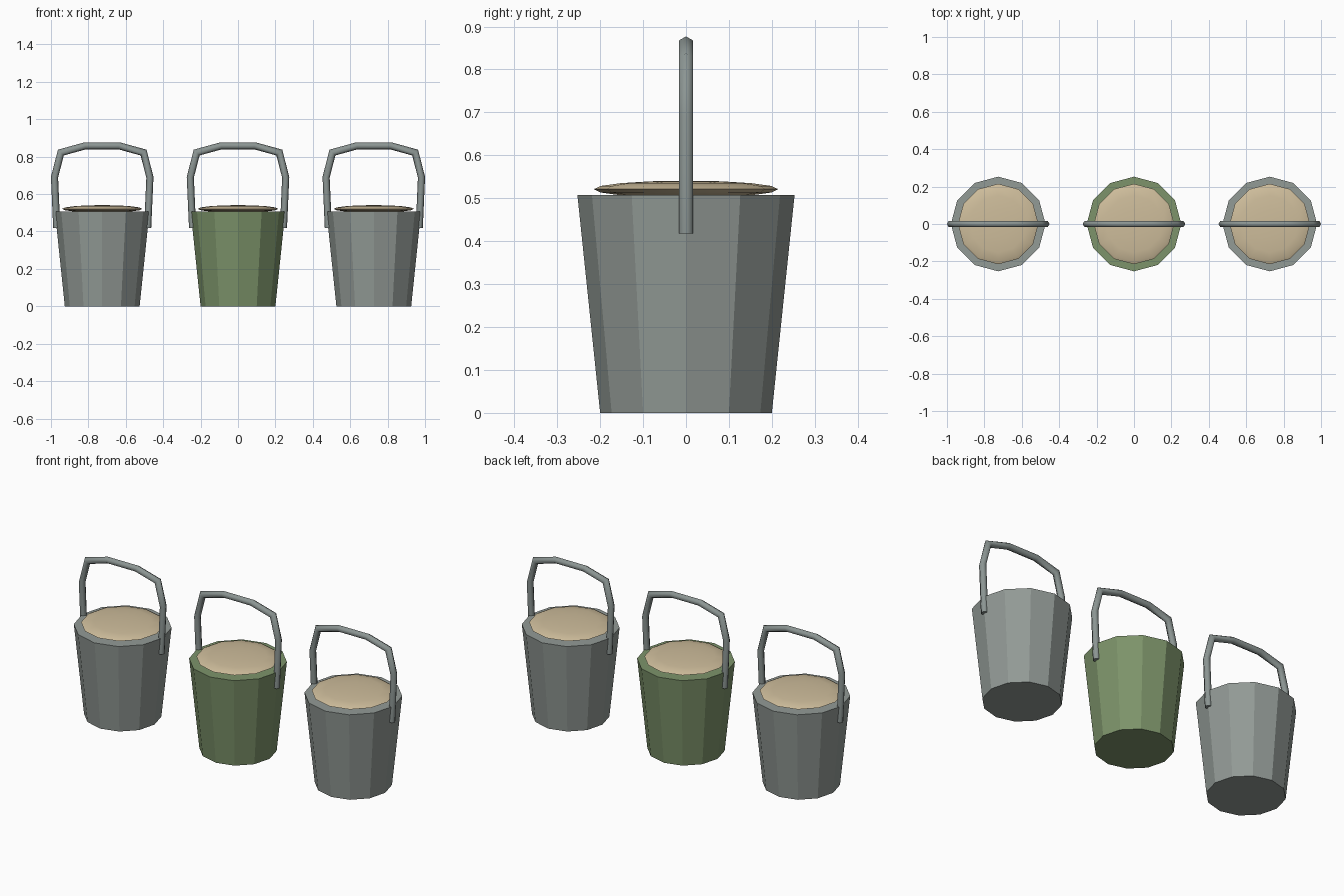
import bpy, bmesh
from math import radians, sin, cos, tau
from mathutils import Vector

cube = bpy.data.objects.get("Cube")
if cube:
    bpy.data.objects.remove(cube, do_unlink=True)


def material(name, color):
    m = bpy.data.materials.new(name)
    m.use_nodes = True
    rgba = (*color, 1)
    m.diffuse_color = rgba
    m.node_tree.nodes["Principled BSDF"].inputs["Base Color"].default_value = rgba
    return m


GREY = material("grey paint", (0.29, 0.325, 0.305))
GREEN = material("green paint", (0.205, 0.295, 0.145))
TAN = material("tan filling", (0.62, 0.51, 0.33))
METAL = material("handle metal", (0.26, 0.30, 0.29))


def finish(bm, name, mat, x, smooth_angle=None):
    bmesh.ops.recalc_face_normals(bm, faces=bm.faces)
    mesh = bpy.data.meshes.new(name)
    bm.to_mesh(mesh)
    bm.free()
    mesh.materials.append(mat)
    ob = bpy.data.objects.new(name, mesh)
    ob.location.x = x
    bpy.context.collection.objects.link(ob)
    if smooth_angle:
        bpy.ops.object.select_all(action='DESELECT')
        ob.select_set(True)
        bpy.context.view_layer.objects.active = ob
        bpy.ops.object.shade_smooth_by_angle(angle=radians(smooth_angle))
    return ob


# Tapered twelve-sided body
def body(name, mat, x, height=0.508):
    bm = bmesh.new()
    bmesh.ops.create_cone(bm, cap_ends=True, segments=12, radius1=0.2,
                          radius2=0.253, depth=height)
    bmesh.ops.translate(bm, verts=bm.verts, vec=(0, 0, height / 2))
    finish(bm, name, mat, x)


# Flattened dome of contents resting in the top
def filling(name, x):
    bm = bmesh.new()
    bmesh.ops.create_uvsphere(bm, u_segments=12, v_segments=8, radius=1)
    bmesh.ops.scale(bm, verts=bm.verts, vec=(0.215, 0.215, 0.02))
    bmesh.ops.translate(bm, verts=bm.verts, vec=(0, 0, 0.521))
    finish(bm, name, TAN, x, 40)


# Six-sided tube with mitred corners, following a symmetric arch
def handle(name, x, radius=0.019, sides=6):
    half = [(0.243, 0.418), (0.255, 0.69), (0.221, 0.822), (0.09, 0.858)]
    path = [Vector((px, 0, pz)) for px, pz in half]
    path += [Vector((-p.x, 0, p.z)) for p in reversed(path)]
    bm = bmesh.new()
    rings = []
    for i, p in enumerate(path):
        before = (p - path[i - 1]).normalized() if i else Vector((0, 0, 1))
        after = ((path[i + 1] - p).normalized() if i + 1 < len(path)
                 else Vector((0, 0, -1)))
        along = (before + after).normalized()
        outward = Vector((along.z, 0, -along.x))
        stretch = 1 / along.dot(after)
        rings.append([bm.verts.new(
            p + outward * radius * stretch * cos(tau * k / sides)
            + Vector((0, radius * sin(tau * k / sides), 0)))
            for k in range(sides)])
    for a, b in zip(rings, rings[1:]):
        for k in range(sides):
            n = (k + 1) % sides
            bm.faces.new((a[k], a[n], b[n], b[k]))
    bm.faces.new(rings[0])
    bm.faces.new(rings[-1])
    finish(bm, name, METAL, x, 65)


# Row of three buckets
for side, mat, x in (("right", GREY, -0.726), ("middle", GREEN, 0),
                     ("left", GREY, 0.726)):
    body(side + "_bucket", mat, x)
    filling(side + "_filling", x)
    handle(side + "_handle", x)
